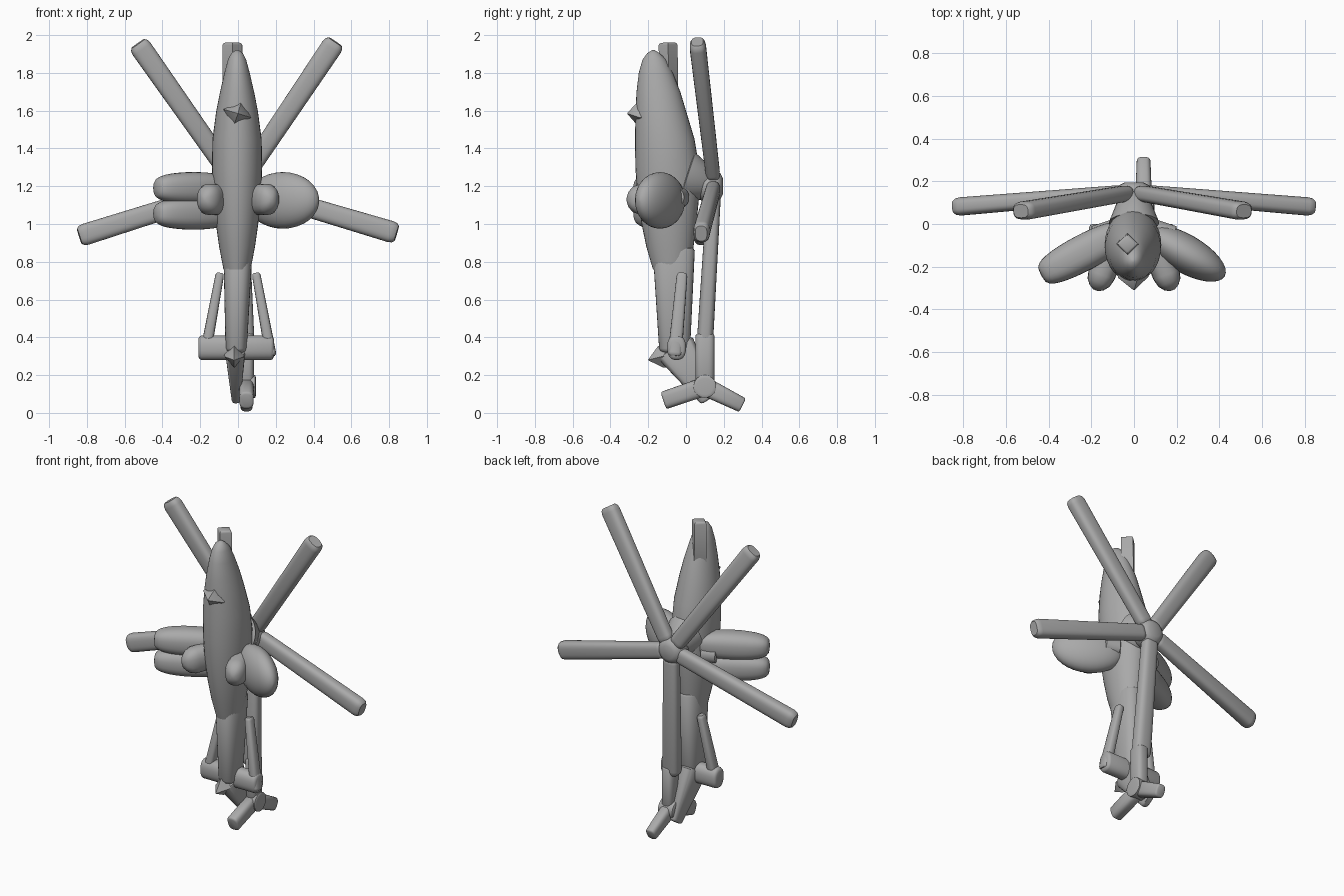
import bpy, bmesh, math
from mathutils import Vector

if "Cube" in bpy.data.objects:
    bpy.data.objects.remove(bpy.data.objects["Cube"], do_unlink=True)

GREY = (0.4, 0.4, 0.4, 1)
grey = bpy.data.materials.new("plain_grey")
grey.use_nodes = True
grey.diffuse_color = GREY
grey.node_tree.nodes["Principled BSDF"].inputs["Base Color"].default_value = GREY


def loft(name, rings, sides=32, power=2.0, angle=40):
    """Skin rings given as (centre, half axis, half axis)."""
    bm = bmesh.new()
    loops = []
    for c, u, v in rings:
        loop = []
        for i in range(sides):
            a = math.tau * i / sides
            k, s = math.cos(a), math.sin(a)
            k = math.copysign(abs(k) ** (2 / power), k)
            s = math.copysign(abs(s) ** (2 / power), s)
            loop.append(bm.verts.new(c + u * k + v * s))
        loops.append(loop)
    for p, q in zip(loops, loops[1:]):
        for i in range(sides):
            j = (i + 1) % sides
            bm.faces.new((p[i], p[j], q[j], q[i]))
    bm.faces.new(loops[0])
    bm.faces.new(loops[-1])
    bmesh.ops.recalc_face_normals(bm, faces=bm.faces)
    mesh = bpy.data.meshes.new(name)
    bm.to_mesh(mesh)
    bm.free()
    mesh.materials.append(grey)
    obj = bpy.data.objects.new(name, mesh)
    bpy.context.collection.objects.link(obj)
    bpy.ops.object.select_all(action="DESELECT")
    obj.select_set(True)
    bpy.context.view_layer.objects.active = obj
    bpy.ops.object.shade_smooth_by_angle(angle=math.radians(angle))
    return obj


# Lengthwise profiles: (fraction along, scale)
BAR = [(0, 0.7), (0.015, 0.92), (0.04, 1), (0.96, 1), (0.985, 0.92), (1, 0.72)]
BLOB = [((1 - math.cos(math.pi * i / 16)) / 2, max(math.sin(math.pi * i / 16), 0.01))
        for i in range(17)]
DOME = [(0, 1), (0.6, 1), (0.8, 0.85), (0.93, 0.55), (1, 0.2)]
SPIKE = [(0, 1), (0.45, 0.9), (1, 0.03)]


def beam(name, a, b, width, thick, profile=BAR, taper=1.0, hint=(0, 1, 0), **kw):
    """Solid from a to b; thick is measured along hint, width across it."""
    a, b = Vector(a), Vector(b)
    d = (b - a).normalized()
    v = Vector(hint)
    v = (v - d * v.dot(d)).normalized()
    u = d.cross(v)
    rings = []
    for f, s in profile:
        s *= 1 + (taper - 1) * f
        rings.append((a.lerp(b, f), u * width / 2 * s, v * thick / 2 * s))
    return loft(name, rings, **kw)


# Fuselage: height, front, back, half width
sections = [(1.92, -0.18, -0.165, 0.008), (1.905, -0.205, -0.14, 0.03),
            (1.87, -0.23, -0.105, 0.048), (1.8, -0.25, -0.07, 0.067),
            (1.7, -0.262, -0.03, 0.09), (1.6, -0.267, 0.0, 0.11),
            (1.45, -0.27, 0.045, 0.13), (1.3, -0.268, 0.07, 0.133),
            (1.15, -0.258, 0.07, 0.127), (1.0, -0.235, 0.055, 0.112),
            (0.88, -0.21, 0.04, 0.095), (0.76, -0.175, 0.02, 0.072)]
loft("fuselage", [(Vector((-0.005, (f + k) / 2, z)), Vector((w, 0, 0)),
                   Vector((0, (k - f) / 2, 0))) for z, f, k, w in sections])

# Tail boom and fin
beam("tail_boom", (0, -0.065, 0.88), (-0.01, -0.06, 0.32), 0.155, 0.225,
     taper=0.72, power=2.6)
beam("tail_fin", (-0.015, -0.06, 0.35), (-0.01, 0.12, 0.07), 0.22, 0.11,
     taper=0.42, hint=(1, 0, 0), power=3)
beam("fin_tip", (-0.02, -0.08, 0.31), (-0.02, -0.2, 0.28), 0.11, 0.13,
     SPIKE, hint=(0, 0, 1), sides=4)

# Nose details
beam("nose_probe", (-0.03, -0.09, 1.66), (-0.03, -0.095, 1.96), 0.105, 0.1,
     sides=4)
beam("nose_turret", (-0.005, -0.2, 1.585), (0, -0.31, 1.585), 0.165, 0.165,
     SPIKE, hint=(0.3, 0, 1), sides=4)

# Side pods: smooth on one side, split into two lobes on the other
beam("left_wing_pod", (0.05, -0.03, 1.125), (0.425, -0.245, 1.125), 0.18, 0.3,
     BLOB, hint=(0, 0, 1))
for label, z in (("upper", 1.19), ("lower", 1.055)):
    beam("right_wing_pod_" + label, (-0.04, -0.03, z), (-0.435, -0.24, z),
         0.17, 0.17, [(f, s ** 0.5) for f, s in BLOB], hint=(0, 0, 1), power=2.5)
for label, side in (("left", 1), ("right", -1)):
    beam(label + "_gun_pod", (side * 0.11, -0.13, 1.13), (side * 0.18, -0.31, 1.13),
         0.13, 0.165, DOME, hint=(0, 0, 1), power=2.4, sides=20)
    beam(label + "_exhaust", (side * 0.1, -0.02, 1.14), (side * 0.19, -0.05, 1.14),
         0.08, 0.1, hint=(0, 0, 1))
    # Stabiliser struts
    beam(label + "_strut", (side * 0.175, -0.06, 0.3), (side * 0.095, -0.02, 0.74),
         0.06, 0.075, taper=0.75, power=3, sides=16)
beam("stabiliser", (-0.21, -0.05, 0.345), (0.19, -0.05, 0.345), 0.13, 0.1, power=2.4)

# Main rotor
hub = Vector((0, 0.15, 1.2))
beam("rotor_mast", (0, 0.0, 1.25), hub, 0.24, 0.28, taper=0.5, hint=(0, 0, 1))
beam("rotor_hub", hub - Vector((0, 0.08, 0)), hub + Vector((0, 0.045, 0)),
     0.17, 0.17, [(0, 0.8), (0.2, 1), (0.7, 1), (0.9, 0.8), (1, 0.5)],
     hint=(0, 0, 1), sides=20)
tips = [(-0.53, 0.06, 1.955), (0.515, 0.06, 1.965), (-0.84, 0.08, 0.935),
        (0.84, 0.08, 0.95), (0.03, 0.1, 0.37)]
for i, tip in enumerate(tips):
    start = hub.lerp(Vector(tip), 0.06)
    beam(f"main_blade_{i + 1}", start, tip, 0.1, 0.075, taper=1.15, power=2.8)

# Tail rotor
tail_hub = Vector((0.045, 0.1, 0.14))
beam("tail_rotor_hub", tail_hub - Vector((0.06, 0, 0)),
     tail_hub + Vector((0.05, 0, 0)), 0.12, 0.12, hint=(0, 0, 1))
for i, tip in enumerate([(0.1, 0.42), (-0.12, 0.065), (0.3, 0.04)]):
    beam(f"tail_blade_{i + 1}", tail_hub, (0.045, *tip), 0.1, 0.08,
         taper=(1, 0.95, 0.8)[i], hint=(1, 0, 0), power=3)
